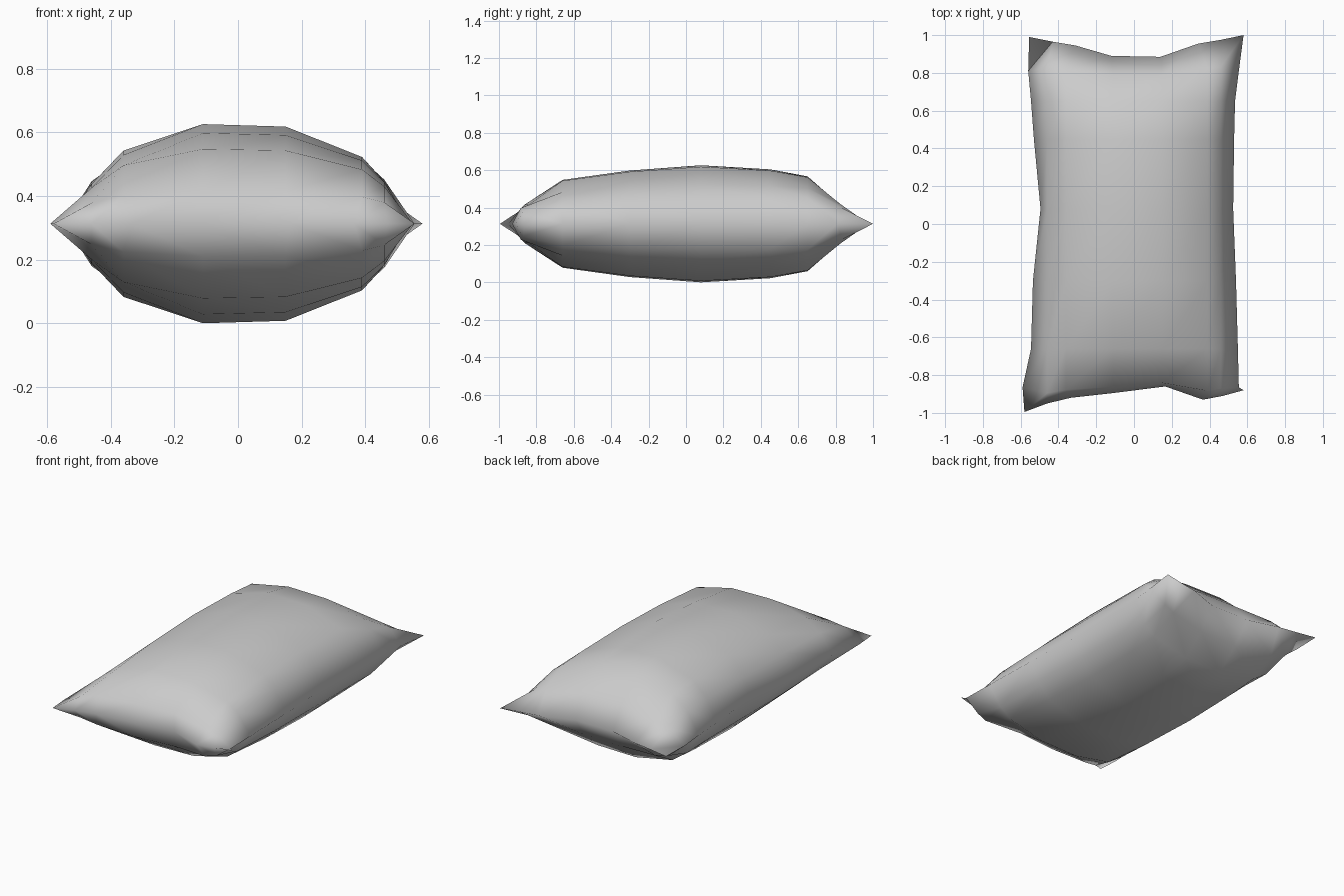
import bpy

cube = bpy.data.objects.get("Cube")
if cube:
    bpy.data.objects.remove(cube, do_unlink=True)

HALF = 0.313  # half of the pillow's thickness

# Rim outline: column positions along both ends, row positions along both sides
front_x = [-.58, -.46, -.335, -.11, .165, .365, .47, .58]
front_y = [-.995, -.95, -.92, -.895, -.86, -.93, -.91, -.88]
back_x = [-.555, -.43, -.31, -.12, .14, .34, .46, .58]
back_y = [.99, .965, .945, .89, .885, .955, .975, 1.0]
left_x = [-.58, -.59, -.545, -.535, -.495, -.53, -.545, -.56, -.555]
right_x = [.58, .555, .55, .54, .525, .53, .535, .555, .58]

# Inner grid lines and how far the stuffing swells along each
cols = [0, -.46, -.36, -.11, .15, .39, .46, 0]
rows = [-.9, -.865, -.66, -.3, .08, .45, .65, .81, .93]
swell_x = [0, .4, .735, 1, .975, .67, .42, 0]
swell_y = [0, .33, .75, .91, 1, .93, .81, .42, 0]
flatten = [1, .5, .8, .9, 1, .9, .7, .5, 1]
NX, NY = len(cols), len(rows)


def point(i, j):
    """Position on the upper half of the pillow, measured from the seam."""
    if j == 0:
        return front_x[i], front_y[i], 0
    if j == NY - 1:
        return back_x[i], back_y[i], 0
    if i in (0, NX - 1):
        return (right_x if i else left_x)[j], rows[j], 0
    y = rows[j]
    if j == 1:
        y += .6 * (front_y[i] - rows[0])
    elif j == NY - 2:
        y += .5 * (back_y[i] - rows[-1])
    return cols[i], y, HALF * swell_y[j] * swell_x[i] ** flatten[j]


# Upper half of the pillow
verts = [point(i, j) for j in range(NY) for i in range(NX)]
faces = [(k, k + 1, k + NX + 1, k + NX)
         for j in range(NY - 1) for k in range(j * NX, j * NX + NX - 1)]
mesh = bpy.data.meshes.new("pillow")
mesh.from_pydata(verts, [], faces)
pillow = bpy.data.objects.new("pillow", mesh)
pillow.location.z = HALF
bpy.context.collection.objects.link(pillow)
mesh.shade_smooth()

# Lower half, welded along the seam
mirror = pillow.modifiers.new("lower_half", "MIRROR")
mirror.use_axis = (False, False, True)
mirror.use_clip = True
mirror.merge_threshold = .0005

# Plain grey cloth
cloth = bpy.data.materials.new("grey cloth")
cloth.use_nodes = True
grey = (.6, .6, .6, 1)
cloth.diffuse_color = grey
cloth.node_tree.nodes["Principled BSDF"].inputs["Base Color"].default_value = grey
mesh.materials.append(cloth)
